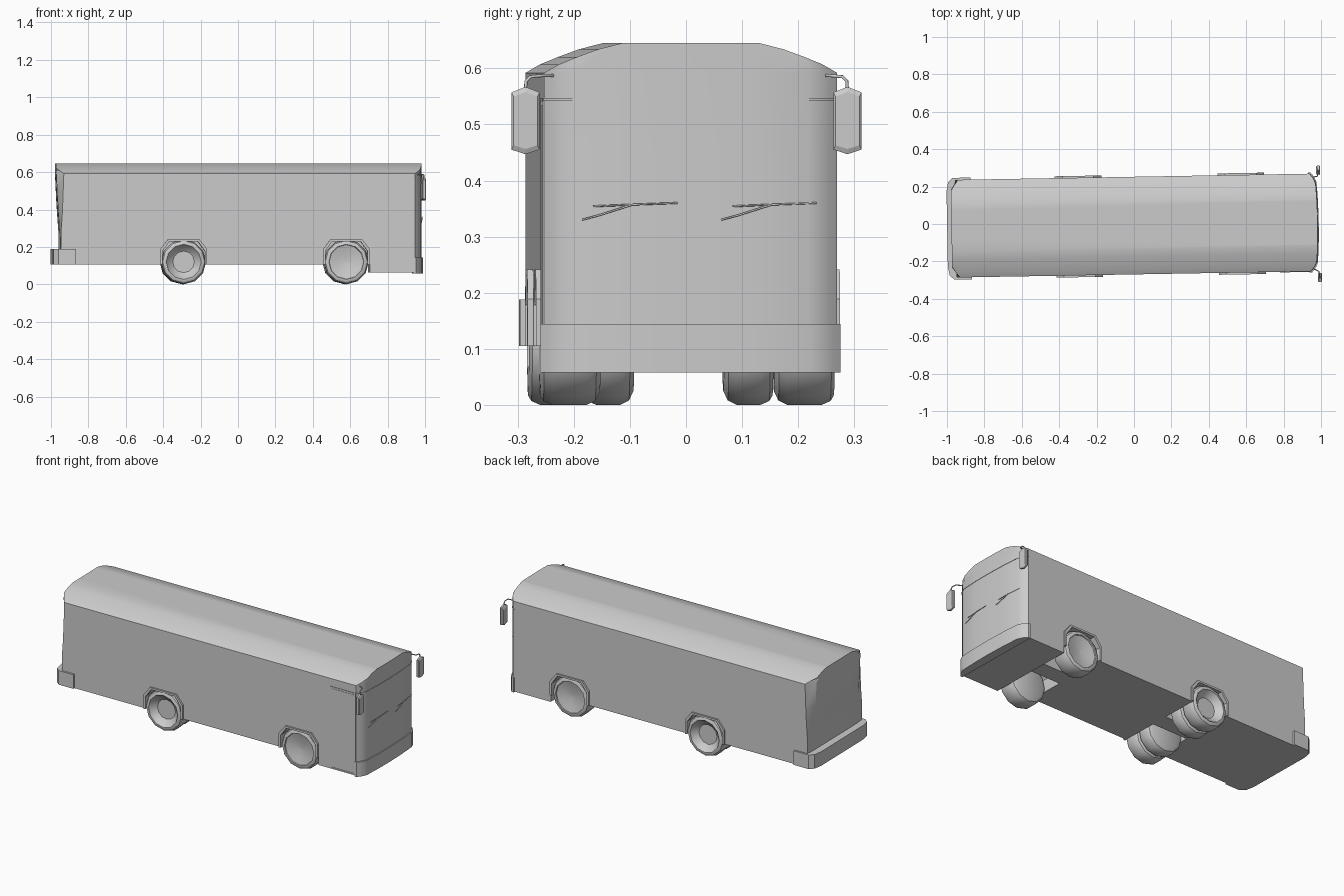
import bpy, bmesh, math
from mathutils import Matrix, Vector

if "Cube" in bpy.data.objects:
    bpy.data.objects.remove(bpy.data.objects["Cube"])

grey = bpy.data.materials.new("plain_grey")
grey.use_nodes = True
grey.diffuse_color = (0.6, 0.6, 0.6, 1)
grey.node_tree.nodes["Principled BSDF"].inputs["Base Color"].default_value = (0.6, 0.6, 0.6, 1)

# The coach stands turned one degree about the vertical
PLACE = Matrix.Translation((0, -0.0085, 0)) @ Matrix.Rotation(math.radians(1), 4, 'Z')


def finish(name, bm, smooth=30):
    bmesh.ops.remove_doubles(bm, verts=bm.verts, dist=1e-5)
    bmesh.ops.recalc_face_normals(bm, faces=bm.faces)
    bm.transform(PLACE)
    me = bpy.data.meshes.new(name)
    bm.to_mesh(me)
    bm.free()
    me.materials.append(grey)
    ob = bpy.data.objects.new(name, me)
    bpy.context.collection.objects.link(ob)
    bpy.ops.object.select_all(action='DESELECT')
    ob.select_set(True)
    bpy.context.view_layer.objects.active = ob
    if smooth:
        bpy.ops.object.shade_smooth_by_angle(angle=math.radians(smooth))
    return ob


def loft(name, rings, smooth=30):
    """Skin equal-length closed rings and cap both ends."""
    bm = bmesh.new()
    rows = [[bm.verts.new(p) for p in ring] for ring in rings]
    n = len(rows[0])
    for a, b in zip(rows, rows[1:]):
        for i in range(n):
            j = (i + 1) % n
            bm.faces.new((a[i], a[j], b[j], b[i]))
    bm.faces.new(rows[0][::-1])
    bm.faces.new(rows[-1])
    return finish(name, bm, smooth)


def side_prism(name, outline, y0, y1):
    """Extrude an x-z outline across y."""
    return loft(name, [[(x, y, z) for x, z in outline] for y in (y0, y1)], 0)


def nose(y):
    """Front plan curve: gently bowed, with rounded corners."""
    t = min(abs(y) / 0.261, 1)
    return 0.982 - 0.012 * t ** 2 - 0.028 * max(0, (t - 0.8) / 0.2) ** 1.6


def nose_path(w, grow=0.0):
    ts = (-1, -0.95, -0.9, -0.8, -0.4, 0, 0.4, 0.8, 0.9, 0.95, 1)
    return [(nose(t * w) + grow, t * (w + grow)) for t in ts]


def layer(z, w, tail, chamfer):
    """Horizontal outline of the body at height z."""
    back = []
    for t in (1, 0.8, 0.4, -0.4, -0.8, -1):
        cut = max(0, (abs(t * w) - 0.208) / 0.053)
        back.append((tail + chamfer * cut, t * w, z))
    return [(x, y, z) for x, y in nose_path(w)] + back


# Body shell with barrel roof
body = loft("body_shell", [
    layer(0.105, 0.261, -0.955, 0.002), layer(0.28, 0.261, -0.957, 0.006),
    layer(0.36, 0.261, -0.963, 0.018), layer(0.45, 0.261, -0.969, 0.028),
    layer(0.592, 0.261, -0.976, 0.04), layer(0.607, 0.235, -0.976, 0.04),
    layer(0.62, 0.203, -0.976, 0.04), layer(0.634, 0.165, -0.976, 0.04),
    layer(0.645, 0.122, -0.976, 0.04)], 0)


def arch(cx, half, top, low):
    """Clipped-corner wheel arch outline."""
    k = 0.33 * half
    return [(cx - half, low), (cx - half, top - 0.052), (cx - half + k, top),
            (cx + half - k, top), (cx + half, top - 0.052), (cx + half, low)]


# Wheel wells, arch trims and wheels
AXLES = {"front": 0.575, "rear": -0.295}
for end, cx in AXLES.items():
    for side, s in (("left", 1), ("right", -1)):
        well = side_prism("well_cutter", arch(cx, 0.115, 0.23, 0.06), s * 0.05, s * 0.3)
        well.hide_render = True
        mod = body.modifiers.new("well", 'BOOLEAN')
        mod.operation, mod.object, mod.solver = 'DIFFERENCE', well, 'EXACT'
        bpy.context.view_layer.objects.active = body
        bpy.ops.object.modifier_apply(modifier=mod.name)
        bpy.data.objects.remove(well)
        band = arch(cx, 0.125, 0.241, 0.105) + arch(cx, 0.113, 0.23, 0.105)[::-1]
        side_prism(f"{end}_{side}_arch_trim", band, s * 0.25, s * 0.271)


def wheel(name, cx, s, inner, outer, dish):
    """Twelve-sided wheel turned about its axle; dish is (radius, depth)."""
    prof = [(0.001, inner), (0.095, inner), (0.112, inner + 0.008), (0.12, inner + 0.024),
            (0.12, outer - 0.022), (0.113, outer - 0.006), (0.103, outer), (0.094, outer)]
    prof += [(r, outer - d) for r, d in dish]
    rings = [[(cx + r * math.cos(a), s * y, 0.12 + r * math.sin(a))
              for a in [math.tau * i / 12 for i in range(12)]] for r, y in prof]
    loft(name, rings, 35)


for side, s in (("left", 1), ("right", -1)):
    wheel(f"front_{side}_wheel", AXLES["front"], s, 0.155, 0.262,
          [(0.092, 0.006), (0.05, 0.017), (0.001, 0.022)])
    wheel(f"rear_{side}_outer_wheel", AXLES["rear"], s, 0.172, 0.268,
          [(0.092, 0.005), (0.058, 0.032), (0.05, 0.032), (0.001, 0.032)])
    wheel(f"rear_{side}_inner_wheel", AXLES["rear"], s, 0.08, 0.168,
          [(0.092, 0.005), (0.058, 0.03), (0.001, 0.03)])

# Low front floor below the cab
loft("front_skirt", [[(x, y, z) for x, y in nose_path(0.261)] +
                     [(0.70, 0.261, z), (0.70, -0.261, z)] for z in (0.062, 0.11)], 30)


def nose_strip(name, z0, z1, out, back):
    """Band wrapped around the nose."""
    rings = []
    for z in (z0, z1):
        path = [(x, y, z) for x, y in nose_path(0.261, out)]
        w = 0.261 + out
        rings.append(path + [(back, w, z), (back, -w, z)])
    loft(name, rings, 30)


nose_strip("front_bumper", 0.058, 0.144, 0.006, 0.935)
nose_strip("windscreen_top_trim", 0.543, 0.547, 0.002, 0.935)

# Rear wrap-around bumper
loft("rear_bumper", [[(-0.87, -0.272, z), (-0.965, -0.272, z), (-0.99, -0.25, z), (-0.999, -0.2, z),
                      (-0.999, 0.2, z), (-0.99, 0.25, z), (-0.965, 0.272, z), (-0.87, 0.272, z)]
                     for z in (0.105, 0.188)], 30)

# Entrance door panel with a raised frame
side_prism("door_panel", [(0.785, 0.075), (0.785, 0.535), (0.93, 0.535), (0.93, 0.075)], -0.258, -0.2625)
for n, (x0, x1, z0, z1) in enumerate([(0.775, 0.781, 0.068, 0.547), (0.934, 0.94, 0.068, 0.547),
                                      (0.781, 0.934, 0.541, 0.547), (0.781, 0.934, 0.068, 0.072)]):
    side_prism(f"door_frame_{n + 1}", [(x0, z0), (x0, z1), (x1, z1), (x1, z0)], -0.258, -0.264)


def tube(name, pts, r):
    """Thin rod along a path."""
    cu = bpy.data.curves.new(name, 'CURVE')
    cu.dimensions = '3D'
    cu.bevel_depth, cu.bevel_resolution, cu.use_fill_caps = r, 1, True
    sp = cu.splines.new('POLY')
    sp.points.add(len(pts) - 1)
    for p, q in zip(sp.points, pts):
        p.co = (*(PLACE @ Vector(q)), 1)
    cu.materials.append(grey)
    bpy.context.collection.objects.link(bpy.data.objects.new(name, cu))


# Mirrors on bent arms
for side, s in (("left", 1), ("right", -1)):
    my = s * 0.287 - 0.008
    rings = []
    for x, k in ((0.978, 0.75), (0.985, 1), (0.996, 1), (1.0, 0.85)):
        rings.append([(x, my + dy * k, 0.507 + dz * k) for dy, dz in
                      ((-0.025, -0.052), (0, -0.06), (0.025, -0.052),
                       (0.025, 0.05), (0, 0.06), (-0.025, 0.05))])
    loft(f"{side}_mirror", rings, 0)
    tube(f"{side}_mirror_arm", [(0.945, s * 0.24, 0.587), (0.985, s * 0.255 - 0.008, 0.587),
                                (0.988, s * 0.278 - 0.008, 0.585), (0.988, s * 0.286 - 0.008, 0.577),
                                (0.988, my, 0.56)], 0.003)

# Windscreen wipers: an arm and a blade each
for n, y in enumerate((-0.194, 0.054)):
    def on_glass(dy, z):
        return (nose(y + dy) + 0.003, y + dy, z)
    tube(f"wiper_arm_{n + 1}", [on_glass(0, 0.33), on_glass(0.03, 0.338), on_glass(0.09, 0.357)], 0.0018)
    tube(f"wiper_blade_{n + 1}", [on_glass(0.02, 0.354), on_glass(0.09, 0.357), on_glass(0.17, 0.36)], 0.0018)

# Smooth the finished shell
bpy.ops.object.select_all(action='DESELECT')
body.select_set(True)
bpy.context.view_layer.objects.active = body
bpy.ops.object.shade_smooth_by_angle(angle=math.radians(25))
